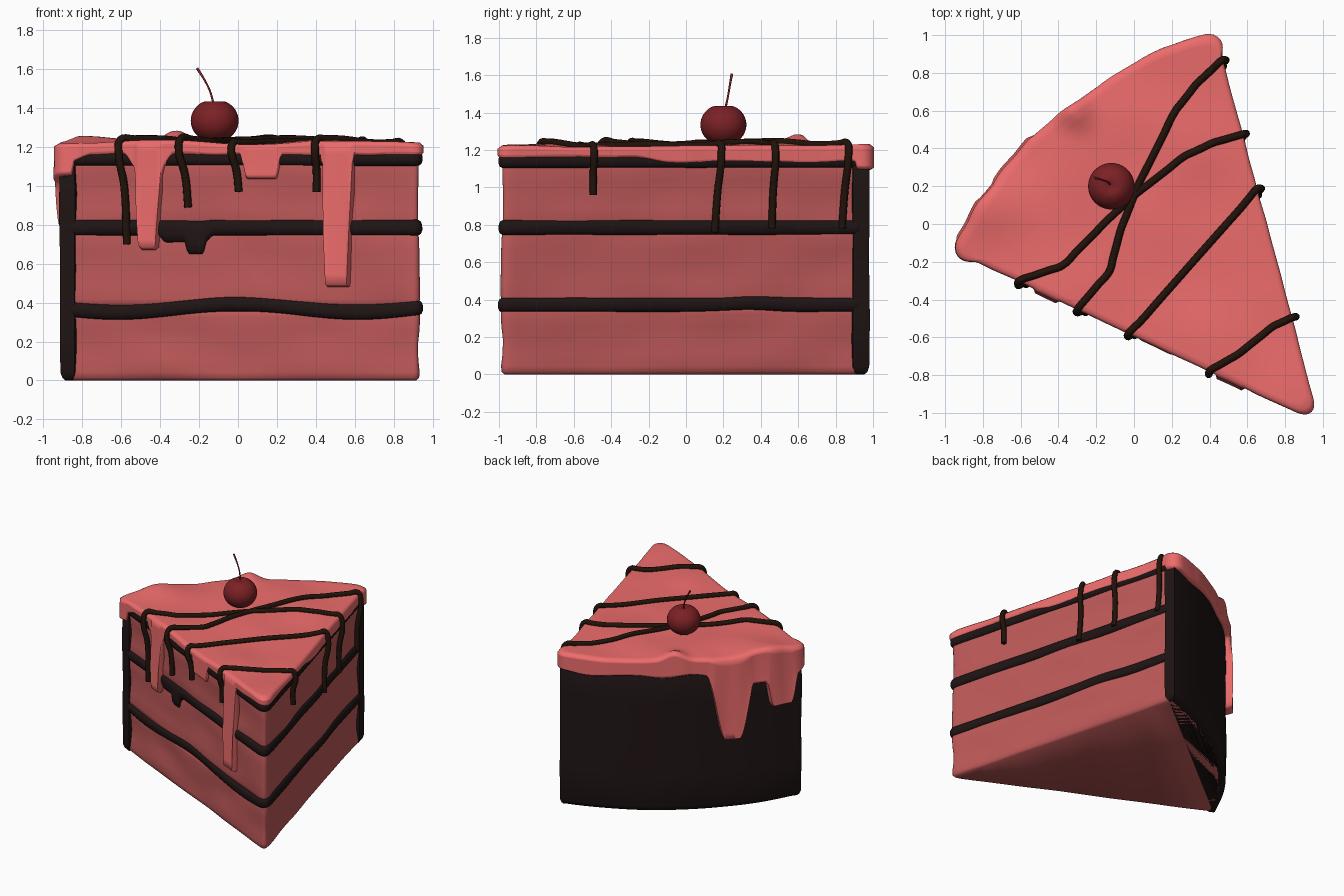
import bpy, bmesh, math
from mathutils import Vector, noise

if "Cube" in bpy.data.objects:
    bpy.data.objects.remove(bpy.data.objects["Cube"])

TIP = Vector((0.955, -1.02))


def material(name, rgb):
    m = bpy.data.materials.new(name)
    m.diffuse_color = (*rgb, 1)
    m.use_nodes = True
    m.node_tree.nodes["Principled BSDF"].inputs["Base Color"].default_value = m.diffuse_color
    return m


PINK = material("pink_icing", (0.85, 0.15, 0.15))
SPONGE = material("sponge", (0.52, 0.10, 0.10))
DARK = material("dark_cream", (0.014, 0.007, 0.007))
CHOC = material("chocolate", (0.015, 0.006, 0.003))
RED = material("cherry_red", (0.20, 0.015, 0.018))


def polar(r, deg):
    return TIP + Vector((math.cos(math.radians(deg)), math.sin(math.radians(deg)))) * r


def front(x, z, out=0.0):
    return Vector((x - out * 0.42, -0.29 - 0.47 * (x + 0.6) - out * 0.9, z))


def right(y, z, out=0.0):
    return Vector((0.45 - 0.274 * (y - 0.86) + out * 0.96, y + out * 0.26, z))


def resample(path, n):
    path = path + [path[0]]
    acc = [0.0]
    for a, b in zip(path, path[1:]):
        acc.append(acc[-1] + (b - a).length)
    out, k = [], 0
    for i in range(n):
        d = acc[-1] * i / n
        while acc[k + 1] < d:
            k += 1
        out.append(path[k].lerp(path[k + 1], (d - acc[k]) / max(1e-9, acc[k + 1] - acc[k])))
    return out


def wedge(r, n=480):
    """Slice outline with rounded corners, counter-clockwise."""
    A, B = 105.05, 154.8
    arc = [polar(r, A + (B - A) * i / 40) for i in range(41)]

    def fillet(p, q, s, d):
        a, b = p + (q - p).normalized() * d, p + (s - p).normalized() * d
        return [a.lerp(p, t / 8).lerp(p.lerp(b, t / 8), t / 8) for t in range(9)]
    path = fillet(TIP, arc[-1], arc[0], 0.107)
    path += fillet(arc[0], TIP, arc[2], 0.045) + arc[2:-2] + fillet(arc[-1], arc[-3], TIP, 0.045)
    return resample(path, n)


def normals(pts):
    n, out = len(pts), []
    for i in range(n):
        t = (pts[(i + 2) % n] - pts[i - 2]).normalized()
        out.append(Vector((t.y, -t.x)))
    return out


def smooth(t):
    t = max(0.0, min(1.0, t))
    return t * t * (3 - 2 * t)


def drip(pts, base, drips):
    """Lower edge height: base level pulled down around each drip (x, y, z, half width, softness)."""
    snapped = [(min(pts, key=lambda p: (p - Vector(d[:2])).length), *d[2:]) for d in drips]

    def low(p):
        b = base(p)
        return min([b] + [b - (b - z) * smooth((w + s - (p - c).length) / s) for c, z, w, s in snapped])
    return low


def loft(name, rows, mat, angle=50):
    bm = bmesh.new()
    rings = [[bm.verts.new(v) for v in row] for row in rows]
    n = len(rings[0])
    for a, b in zip(rings, rings[1:]):
        for i in range(n):
            bm.faces.new((a[i], a[(i + 1) % n], b[(i + 1) % n], b[i]))
    bm.faces.new(rings[0])
    bm.faces.new(rings[-1])
    bmesh.ops.recalc_face_normals(bm, faces=bm.faces)
    me = bpy.data.meshes.new(name)
    bm.to_mesh(me)
    bm.free()
    ob = bpy.data.objects.new(name, me)
    bpy.context.collection.objects.link(ob)
    finish(ob, name, mat, angle)


def finish(ob, name, mat, angle=60):
    ob.name = name
    ob.data.materials.append(mat)
    bpy.ops.object.select_all(action='DESELECT')
    ob.select_set(True)
    bpy.context.view_layer.objects.active = ob
    if ob.type == 'MESH':
        bpy.ops.object.shade_smooth_by_angle(angle=math.radians(angle))


def slab(name, pts, lo, hi, profile, mat, wob=0.0):
    nor, rows = normals(pts), []
    for f, off in profile:
        row = []
        for p, m in zip(pts, nor):
            z = lo(p) + (hi(p) - lo(p)) * f
            q = p + m * (off + wob * noise.noise((p.x * 2.5, p.y * 2.5, z * 6)))
            row.append((q.x, q.y, z))
        rows.append(row)
    loft(name, rows, mat)


# Sponge layers
body = wedge(2.03)
SOFT = [(0, -0.02), (0.04, -0.004), (0.12, 0), (0.3, -0.004), (0.5, -0.008), (0.7, -0.004), (0.88, 0), (0.96, -0.004), (1, -0.02)]
for name, a, b in (("bottom_sponge", 0.0, 0.37), ("middle_sponge", 0.37, 0.785), ("top_sponge", 0.785, 1.14)):
    slab(name, body, lambda p: a, lambda p: b, SOFT, SPONGE, 0.014)

# Dark cream layers, the lower one wavy and the middle one dripping
ROUND = [(0, -0.04), (0.04, -0.005), (0.15, 0.01), (0.35, 0.017), (0.65, 0.017), (0.85, 0.01), (0.96, -0.005), (1, -0.04)]


def wave(p):
    on_front = p.y < front(p.x, 0).y + 0.08
    return 0.022 * math.cos(5.1 * p.x) if on_front else 0.01 * math.exp(-((p.y - 0.35) / 0.15) ** 2)


slab("lower_cream", body, lambda p: 0.33 + wave(p), lambda p: 0.415 + wave(p), ROUND, DARK, 0.006)
fd = lambda x, *r: (*front(x, 0)[:2], *r)
cream_low = drip(body, lambda p: 0.742, [fd(-0.22, 0.64, 0.04, 0.03), fd(-0.27, 0.705, 0.11, 0.05)])
slab("middle_cream", body, cream_low, lambda p: 0.83, ROUND, DARK, 0.006)
slab("top_cream", body, lambda p: 1.1, lambda p: 1.18, ROUND, DARK, 0.006)

# Dark outer crust on the curved back
angs = [104.7 + 50.5 * i / 50 for i in range(51)]
ring = resample([polar(2.065, a) for a in angs] + [polar(1.98, a) for a in reversed(angs)], 260)
slab("back_crust", ring, lambda p: 0.0, lambda p: 1.17,
     [(0, -0.03), (0.012, -0.012), (0.035, 0), (0.25, 0.004), (0.5, 0), (0.75, 0.004), (0.97, 0), (1, -0.02)], DARK, 0.008)


# Icing sheet with hanging drips
def height(x, y):
    bump = 0.06 * math.exp(-((x + 0.32) ** 2 + (y - 0.6) ** 2) / 0.008)
    left = 0.025 * math.exp(-((x + 0.8) ** 2 + (y - 0.1) ** 2) / 0.03)
    return 1.225 + 0.022 * noise.noise((x * 2.6, y * 2.6, 0.3)) + bump + left


sheet = wedge(2.06)
is_arc = lambda p: smooth(((p - TIP).length - 1.95) / 0.1)


def icing_base(p):
    if is_arc(p) > 0.3:
        return 1.09 + 0.03 * noise.noise((p.x * 4, p.y * 4, 2))
    on_right = p.y > front(p.x, 0).y + 0.1
    covered = smooth((p.y + 0.3) / 0.2) if on_right else 0
    return 1.16 - 0.03 * covered + 0.012 * noise.noise((p.x * 4, p.y * 4, 2))


icing_low = drip(sheet, icing_base, [
    fd(-0.45, 0.67, 0.045, 0.04), fd(-0.45, 1.08, 0.06, 0.09), fd(0.13, 1.035, 0.08, 0.04),
    fd(0.52, 0.48, 0.06, 0.03), (-0.64, 0.33, 0.56, 0.05, 0.14),
    (-0.89, 0.04, 0.78, 0.07, 0.07), (-0.78, 0.17, 0.98, 0.25, 0.12)])
nor = normals(sheet)
mid = Vector((0.15, 0.0))
edge = []
for p, m in zip(sheet, nor):
    over = is_arc(p) * (0.018 + 0.03 * noise.noise((p.x * 5, p.y * 5, 7)))
    low = icing_low(p)
    edge.append((p, m, 0.022 + over + 0.006 * noise.noise((p.x * 5, p.y * 5, 3)), low, smooth((1.1 - low) / 0.2)))
rows = []
for k in [0.02] + [i / 16 for i in range(1, 16)] + [0.975]:
    row = []
    for p, m, off, low, dr in edge:
        q = mid.lerp(p + m * off, k)
        row.append((q.x, q.y, height(q.x, q.y)))
    rows.append(row)
for t in [i / 14 for i in range(15)]:
    row = []
    for p, m, off, low, dr in edge:
        q = p + m * (off + dr * (0.012 * t * t + 0.006))
        top = height(p.x, p.y) - 0.018
        row.append((q.x, q.y, top + (low + 0.015 - top) * t))
    rows.append(row)
for f, dz in ((0.5, 0.0), (-1.2, 0.012)):
    rows.append([(*(p + m * off * f), low + dz) for p, m, off, low, dr in edge])
loft("icing", rows, PINK, 70)


# Chocolate drizzle and cherry stem
def tube(name, pts, radii, r, mat):
    cu = bpy.data.curves.new(name, 'CURVE')
    cu.dimensions = '3D'
    cu.bevel_depth, cu.bevel_resolution, cu.resolution_u, cu.use_fill_caps = r, 3, 5, True
    sp = cu.splines.new('BEZIER')
    sp.bezier_points.add(len(pts) - 1)
    for b, p, s in zip(sp.bezier_points, pts, radii):
        b.co, b.radius = p, s
        b.handle_left_type = b.handle_right_type = 'AUTO'
    ob = bpy.data.objects.new(name, cu)
    bpy.context.collection.objects.link(ob)
    finish(ob, name, mat)


DRIZZLE = [  # front edge x, its end x and z, path over the top, right edge y, its end y and z
    (-0.6, -0.565, 0.70, [(-0.38, -0.22), (-0.12, 0.04), (0.0, 0.15), (0.27, 0.36), (0.42, 0.43)], 0.47, 0.455, 0.78),
    (-0.29, -0.25, 0.89, [(-0.13, -0.25), (-0.07, -0.03), (0.02, 0.2), (0.22, 0.6), (0.33, 0.74)], 0.86, 0.83, 0.78),
    (-0.02, 0.01, 0.97, [(0.03, -0.52), (0.33, -0.18), (0.57, 0.09)], 0.18, 0.15, 0.76),
    (0.41, 0.41, 0.97, [(0.55, -0.69), (0.74, -0.54)], -0.5, -0.5, 0.96)]
for i, (fx, ex, ez, top, ry, ey, rz) in enumerate(DRIZZLE):
    a, b = front(fx, 0, 0.01), right(ry, 0, 0.01)
    flat = [a.to_2d()] + [Vector(p) for p in top] + [b.to_2d()]
    over = []
    for p, q in zip(flat, flat[1:]):
        over += [p.lerp(q, k / 3) for k in range(3)]
    over = [Vector((p.x, p.y, height(p.x, p.y) + 0.008)) for p in over + [flat[-1]]]
    pts = [front(ex, ez, 0.015), front(fx * 0.4 + ex * 0.6, 1.0 + (ez - 0.7) * 0.3, 0.015), front(fx, 1.18, 0.035)]
    pts += over + [right(ry, 1.18, 0.035), right((ry + ey) / 2, (1.18 + rz) / 2, 0.015), right(ey, rz, 0.015)]
    tube(f"drizzle_{i + 1}", pts, [1] * len(pts), 0.02, CHOC)

# Cherry: sphere with a small dimple under the stem
bpy.ops.mesh.primitive_uv_sphere_add(segments=40, ring_count=24, radius=1, location=(-0.12, 0.2, 1.335))
cherry = bpy.context.object
for v in cherry.data.vertices:
    d = math.hypot(v.co.x, v.co.y)
    if v.co.z > 0:
        v.co.z -= 0.15 * math.exp(-(d / 0.3) ** 2)
    v.co = Vector((v.co.x * 0.123, v.co.y * 0.123, v.co.z * 0.112))
finish(cherry, "cherry", RED)
tube("cherry_stem", [(-0.125, 0.21, 1.42), (-0.145, 0.225, 1.49), (-0.175, 0.235, 1.55), (-0.21, 0.245, 1.605)],
     [1, 0.85, 0.9, 1.2], 0.006, RED)
